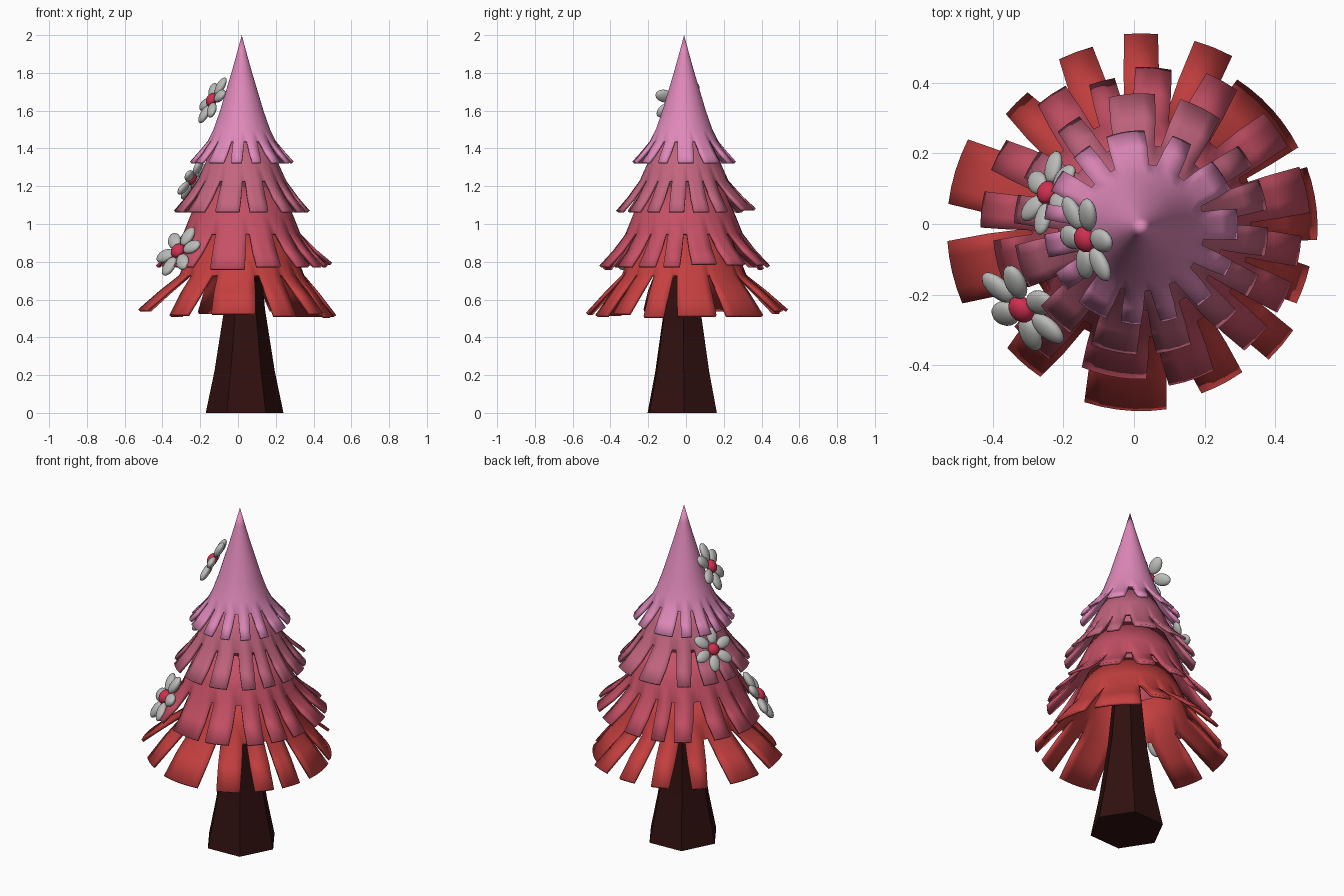
import bpy
import bmesh
from math import radians, sin, cos, pi
from mathutils import Matrix, Vector

if "Cube" in bpy.data.objects:
    bpy.data.objects.remove(bpy.data.objects["Cube"], do_unlink=True)

AXIS_X, AXIS_Y = 0.02, -0.01


def make_material(name, red, green, blue):
    mat = bpy.data.materials.new(name)
    mat.use_nodes = True
    mat.diffuse_color = (red, green, blue, 1)
    shader = mat.node_tree.nodes["Principled BSDF"]
    shader.inputs["Base Color"].default_value = (red, green, blue, 1)
    shader.inputs["Roughness"].default_value = 0.7
    return mat


pink = make_material("light pink", 0.74, 0.25, 0.49)
rose = make_material("dusty rose", 0.54, 0.13, 0.21)
crimson = make_material("crimson", 0.56, 0.08, 0.13)
red = make_material("warm red", 0.56, 0.05, 0.05)
bark = make_material("dark bark", 0.03, 0.005, 0.005)
petal_grey = make_material("petal grey", 0.5, 0.5, 0.49)
flower_red = make_material("flower red", 0.62, 0.03, 0.08)


def finish(bm, name, materials, angle=35):
    mesh = bpy.data.meshes.new(name)
    bm.to_mesh(mesh)
    bm.free()
    obj = bpy.data.objects.new(name, mesh)
    bpy.context.collection.objects.link(obj)
    for mat in materials:
        mesh.materials.append(mat)
    bpy.ops.object.select_all(action="DESELECT")
    obj.select_set(True)
    bpy.context.view_layer.objects.active = obj
    bpy.ops.object.shade_smooth_by_angle(angle=radians(angle))
    return obj


def foliage_tier(name, mat, profile, root, strips):
    """Flared skirt: closed rings down to row `root`, separate strips below it.
    A strip is (start angle, end angle, optional reach of its tip)."""
    bm = bmesh.new()
    root_r, rim_r = profile[root][1], profile[-1][1]
    columns = []          # each column: (vertices from top to rim, joins next)
    count = len(strips)
    for k, strip in enumerate(strips):
        start, end = strip[:2]
        reach = strip[2] if len(strip) > 2 else rim_r
        stretch = (reach - root_r) / (rim_r - root_r)
        before = (start - strips[k - 1][1]) % 360 / 2
        after = (strips[(k + 1) % count][0] - end) % 360 / 2
        steps = max(2, round((end - start) / 5))
        for s in range(steps + 1):
            column = []
            for row, (z, r) in enumerate(profile):
                f = max(0, (r - root_r) / (rim_r - root_r)) if row > root else 0
                if row > root:
                    r = root_r + (r - root_r) * stretch
                    z += (reach - rim_r) * 0.6 * f
                # slots narrow towards their root, so strips keep their width
                slot = 0.4 + 0.6 * f
                low = start - before * (1 - slot)
                high = end + after * (1 - slot)
                a = radians(low + (high - low) * s / steps)
                column.append(bm.verts.new(
                    (AXIS_X + r * cos(a), AXIS_Y + r * sin(a), z)))
            columns.append((column, s < steps))
    for i, (column, in_strip) in enumerate(columns):
        other = columns[(i + 1) % len(columns)][0]
        last = len(profile) - 1 if in_strip else root
        for row in range(last):
            bm.faces.new((column[row], column[row + 1],
                          other[row + 1], other[row]))
    bmesh.ops.remove_doubles(bm, verts=bm.verts, dist=0.0005)
    obj = finish(bm, name, [mat])
    solid = obj.modifiers.new("thickness", "SOLIDIFY")
    solid.thickness = 0.016
    solid.offset = -1


# Foliage, from the tip down
foliage_tier(
    "top_foliage", pink,
    [(2, 0), (1.9, 0.027), (1.8, 0.055), (1.6, 0.115), (1.5, 0.15),
     (1.44, 0.18), (1.38, 0.23), (1.33, 0.275)], 5,
    [(-176, -162), (-152, -140), (-130, -111), (-102, -90), (-78, -68),
     (-54, -43), (-30, -20), (-7, 11), (23, 43), (59, 71), (88, 111),
     (122, 134), (144, 158), (166, 175)])
foliage_tier(
    "upper_foliage", rose,
    [(1.47, 0.12), (1.33, 0.19), (1.23, 0.235), (1.14, 0.3), (1.07, 0.36)], 2,
    [(-172, -152), (-142, -124), (-113, -92), (-83, -67), (-53, -41),
     (-33, -22), (-13, 0), (8, 22), (29, 40), (54, 73, 0.38),
     (84, 104, 0.38), (119, 131), (143, 157), (165, 178)])
foliage_tier(
    "lower_foliage", crimson,
    [(1.2, 0.2), (1.05, 0.27), (0.95, 0.31), (0.86, 0.38), (0.78, 0.455)], 2,
    [(-175, -155, 0.42), (-142, -125), (-113, -88, 0.43), (-80, -63),
     (-50, -38), (-32, -20), (-14, -3), (5, 21, 0.48), (29, 43, 0.475),
     (55, 67, 0.475), (79, 92), (100, 110, 0.43), (118, 130), (147, 159),
     (167, 180)])
foliage_tier(
    "bottom_foliage", red,
    [(0.95, 0.24), (0.82, 0.295), (0.73, 0.33), (0.64, 0.42), (0.53, 0.52)], 2,
    [(-176, -157, 0.55), (-138, -124, 0.51), (-108, -82, 0.52),
     (-70, -55, 0.5), (-46, -34, 0.52), (-26, -13, 0.49), (-4, 20, 0.5),
     (27, 57, 0.5), (62, 74, 0.55), (85, 95, 0.55), (105, 116, 0.53),
     (130, 140, 0.5), (153, 173, 0.55)])


# Six-sided trunk with a flared foot
def trunk():
    bm = bmesh.new()
    rings = []
    for z, r in [(0, 0.206), (0.22, 0.16), (0.55, 0.108), (0.95, 0.07)]:
        rings.append([bm.verts.new((0.035 + r * cos(pi * k / 3 + 0.05),
                                    -0.02 + r * sin(pi * k / 3 + 0.05), z))
                      for k in range(6)])
    for low, high in zip(rings, rings[1:]):
        for k in range(6):
            n = (k + 1) % 6
            bm.faces.new((low[k], low[n], high[n], high[k]))
    bm.faces.new(rings[0][::-1])
    bm.faces.new(rings[-1])
    finish(bm, "trunk", [bark])


trunk()


# Flowers: six flattened petals round a button, facing away from the tree
def flower(name, position, normal, radius):
    bm = bmesh.new()
    for k in range(6):
        place = (Matrix.Rotation(pi * k / 3 + 0.3, 4, "Z")
                 @ Matrix.Translation((0.62 * radius, 0, 0))
                 @ Matrix.Diagonal((0.38 * radius, 0.255 * radius,
                                    0.15 * radius, 1)))
        bmesh.ops.create_uvsphere(bm, u_segments=16, v_segments=10,
                                  radius=1, matrix=place)
    petal_faces = len(bm.faces)
    button = (Matrix.Translation((0, 0, 0.04 * radius))
              @ Matrix.Diagonal((0.27 * radius, 0.27 * radius,
                                 0.2 * radius, 1)))
    bmesh.ops.create_uvsphere(bm, u_segments=16, v_segments=10,
                              radius=1, matrix=button)
    for i, face in enumerate(bm.faces):
        face.material_index = int(i >= petal_faces)
    turn = Vector(normal).to_track_quat("Z", "Y").to_matrix().to_4x4()
    bm.transform(Matrix.Translation(position) @ turn)
    finish(bm, name, [petal_grey, flower_red], 60)


flower("low_flower", (-0.315, -0.238, 0.855), (-0.64, -0.57, 0.51), 0.152)
flower("middle_flower", (-0.243, 0.088, 1.235), (-0.8, 0.3, 0.52), 0.125)
flower("high_flower", (-0.135, -0.042, 1.655), (-0.83, -0.3, 0.46), 0.138)
